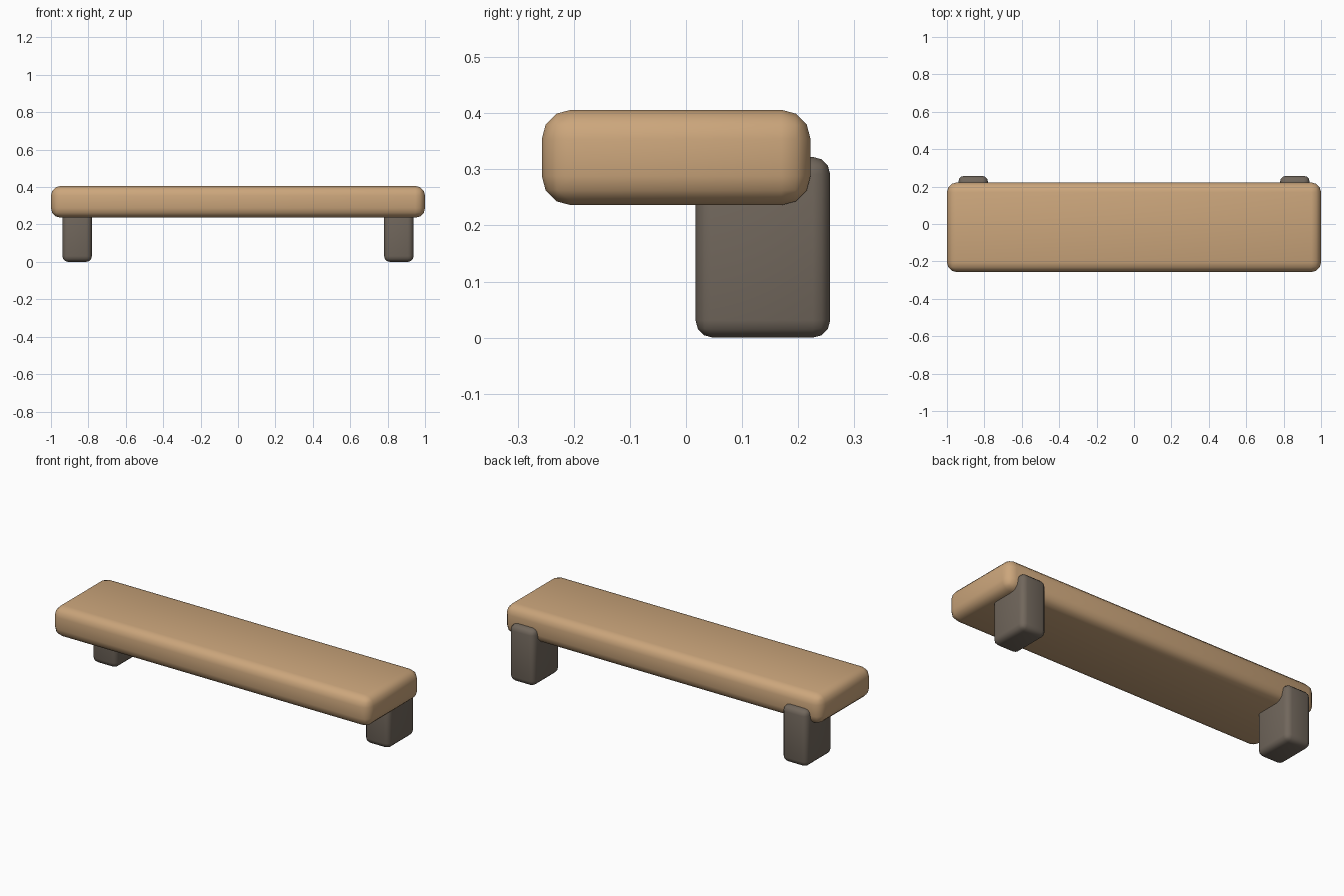
import bpy
import math

if "Cube" in bpy.data.objects:
    bpy.data.objects.remove(bpy.data.objects["Cube"])


def material(name, color):
    mat = bpy.data.materials.new(name)
    mat.diffuse_color = (*color, 1.0)
    mat.use_nodes = True
    mat.node_tree.nodes["Principled BSDF"].inputs["Base Color"].default_value = mat.diffuse_color
    return mat


def rounded_block(name, low, high, radius, mat):
    """Box between two corners with rounded, smooth-shaded edges."""
    center = [(a + b) / 2 for a, b in zip(low, high)]
    size = [b - a for a, b in zip(low, high)]
    bpy.ops.mesh.primitive_cube_add(size=1, location=center)
    obj = bpy.context.object
    obj.name = name
    obj.scale = size
    bpy.ops.object.transform_apply(location=False, rotation=False, scale=True)
    bevel = obj.modifiers.new("rounded_edges", "BEVEL")
    bevel.width = radius
    bevel.segments = 3
    bpy.ops.object.modifier_apply(modifier=bevel.name)
    bpy.ops.object.shade_smooth_by_angle(angle=math.radians(40))
    obj.data.materials.append(mat)
    return obj


wood = material("tan_wood", (0.60, 0.38, 0.20))
stone = material("dark_grey_brown", (0.165, 0.135, 0.107))

# Long plank seat
rounded_block("seat", (-1.0, -0.257, 0.236), (1.0, 0.222, 0.406), 0.052, wood)

# Two legs set towards the back, reaching up into the seat
for side, x in (("left", -0.86), ("right", 0.86)):
    rounded_block(side + "_leg", (x - 0.079, 0.017, 0.0),
                  (x + 0.079, 0.257, 0.322), 0.031, stone)
